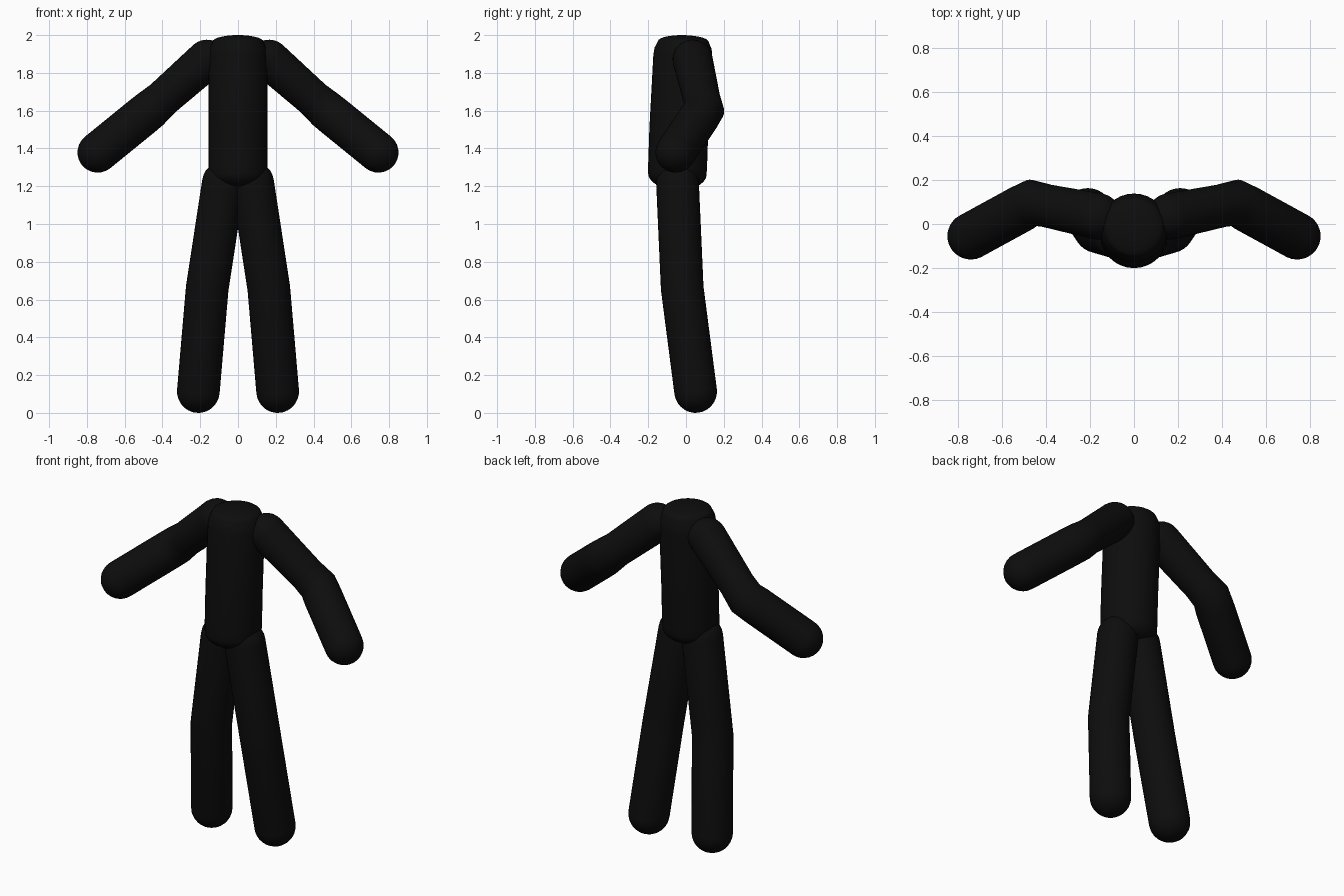
import bpy, bmesh, math
from mathutils import Vector

if "Cube" in bpy.data.objects:
    bpy.data.objects.remove(bpy.data.objects["Cube"])

black = bpy.data.materials.new("matte_black")
black.diffuse_color = (0.004, 0.004, 0.004, 1)
black.use_nodes = True
black.node_tree.nodes["Principled BSDF"].inputs["Base Color"].default_value = black.diffuse_color
SEG = 32


def sweep(name, path, radii, cap_heights):
    """Round tube along a path, closed with domed ends of the given heights."""
    pts = [Vector(p) for p in path]
    n = len(pts)
    dirs = [(pts[i + 1] - pts[i]).normalized() for i in range(n - 1)]
    tang = [dirs[0]] + [(dirs[i - 1] + dirs[i]).normalized() for i in range(1, n - 1)] + [dirs[-1]]

    # (centre, axis, radius) of every ring, dome steps included
    steps = 7
    rings = []
    for k in range(1, steps):
        a = math.pi / 2 * (1 - k / steps)
        rings.append((pts[0] - tang[0] * cap_heights[0] * math.sin(a), tang[0], radii[0] * math.cos(a)))
    rings += list(zip(pts, tang, radii))
    for k in range(1, steps):
        a = math.pi / 2 * k / steps
        rings.append((pts[-1] + tang[-1] * cap_heights[1] * math.sin(a), tang[-1], radii[-1] * math.cos(a)))

    bm = bmesh.new()
    loops = []
    for c, t, r in rings:
        u = (Vector((0, 1, 0)) - t * t.y).normalized()
        v = t.cross(u)
        loops.append([bm.verts.new(c + (u * math.cos(b) + v * math.sin(b)) * r)
                      for b in (2 * math.pi * i / SEG for i in range(SEG))])
    for la, lb in zip(loops, loops[1:]):
        for i in range(SEG):
            j = (i + 1) % SEG
            bm.faces.new((la[i], la[j], lb[j], lb[i]))
    # pole fans
    for loop, pole in ((loops[0], pts[0] - tang[0] * cap_heights[0]),
                       (loops[-1], pts[-1] + tang[-1] * cap_heights[1])):
        p = bm.verts.new(pole)
        for i in range(SEG):
            bm.faces.new((loop[i], loop[(i + 1) % SEG], p))
    bmesh.ops.recalc_face_normals(bm, faces=bm.faces)
    me = bpy.data.meshes.new(name)
    bm.to_mesh(me)
    bm.free()
    me.materials.append(black)
    for f in me.polygons:
        f.use_smooth = True
    ob = bpy.data.objects.new(name, me)
    bpy.context.collection.objects.link(ob)
    return ob


def limb(name, joints, radii, caps):
    """Three-joint limb with extra rings that keep both segments full."""
    a, b, c = (Vector(j) for j in joints)
    up = b + (a - b).normalized() * 0.09
    low = b + (c - b).normalized() * 0.07
    return sweep(name, [a, up, b, low, c], radii, caps)


# torso: slightly leaning column with shallow rounded ends
sweep("torso",
      [(0, -0.046, 1.265), (0, -0.044, 1.32), (0, -0.038, 1.5), (0, -0.017, 1.89),
       (0, -0.015, 1.93), (0, -0.0145, 1.965)],
      [0.155, 0.156, 0.156, 0.156, 0.151, 0.135], (0.085, 0.035))

# arms and legs, mirrored left and right
for side, s in (("left", 1), ("right", -1)):
    limb(side + "_arm",
         [(s * 0.165, 0.035, 1.87), (s * 0.465, 0.097, 1.605), (s * 0.743, -0.055, 1.379)],
         [0.106, 0.098, 0.106, 0.107, 0.107], (0.106, 0.107))
    limb(side + "_leg",
         [(s * 0.077, -0.045, 1.22), (s * 0.163, -0.02, 0.66), (s * 0.21, 0.051, 0.113)],
         [0.113] * 5, (0.11, 0.113))
